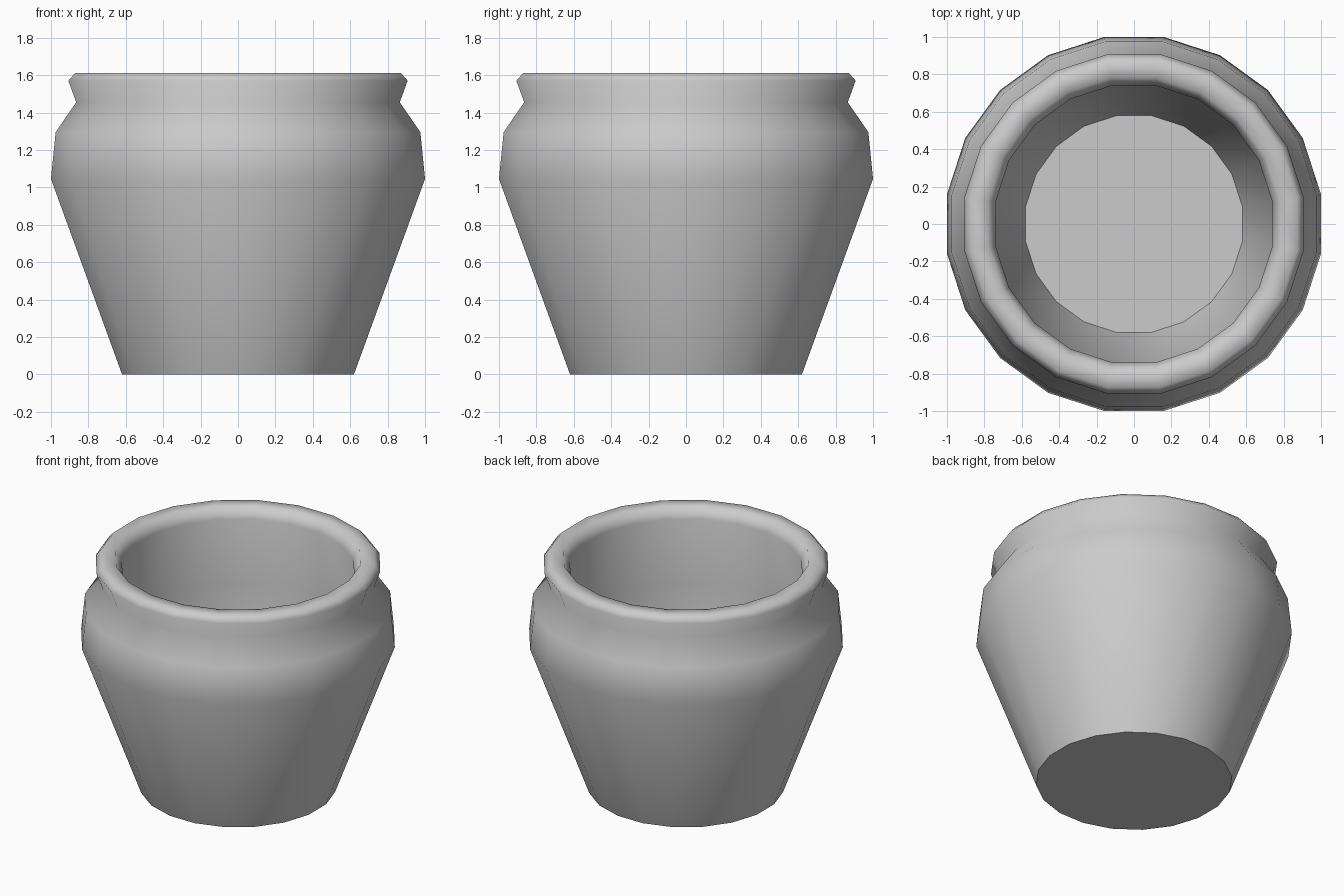
import bpy, bmesh, math

if "Cube" in bpy.data.objects:
    bpy.data.objects.remove(bpy.data.objects["Cube"])

SIDES = 20
HALF = math.pi / SIDES  # turn by half a step so flats face the axes

# Profile (half width across flats, height): outside going up, rim, inside going down
profile = [
    (0.62, 0.0), (1.0, 1.045), (0.975, 1.295), (0.865, 1.455),
    (0.907, 1.57), (0.872, 1.61), (0.78, 1.61), (0.74, 1.535),
    (0.82, 1.045), (0.58, 0.22),
]

# Pot: lathe the profile, then cap the base and the inner floor
bm = bmesh.new()
rings = []
for width, z in profile:
    r = width / math.cos(HALF)
    rings.append([bm.verts.new((r * math.cos(HALF + 2 * HALF * i),
                                r * math.sin(HALF + 2 * HALF * i), z))
                  for i in range(SIDES)])
for low, high in zip(rings, rings[1:]):
    for i in range(SIDES):
        j = (i + 1) % SIDES
        bm.faces.new((low[i], low[j], high[j], high[i]))
bm.faces.new(rings[0][::-1])
bm.faces.new(rings[-1])
bmesh.ops.recalc_face_normals(bm, faces=bm.faces)

mesh = bpy.data.meshes.new("pot")
bm.to_mesh(mesh)
bm.free()
pot = bpy.data.objects.new("pot", mesh)
bpy.context.collection.objects.link(pot)

# Smooth walls and rim, crisp base and floor edges
bpy.context.view_layer.objects.active = pot
pot.select_set(True)
bpy.ops.object.shade_smooth_by_angle(angle=math.radians(66))
